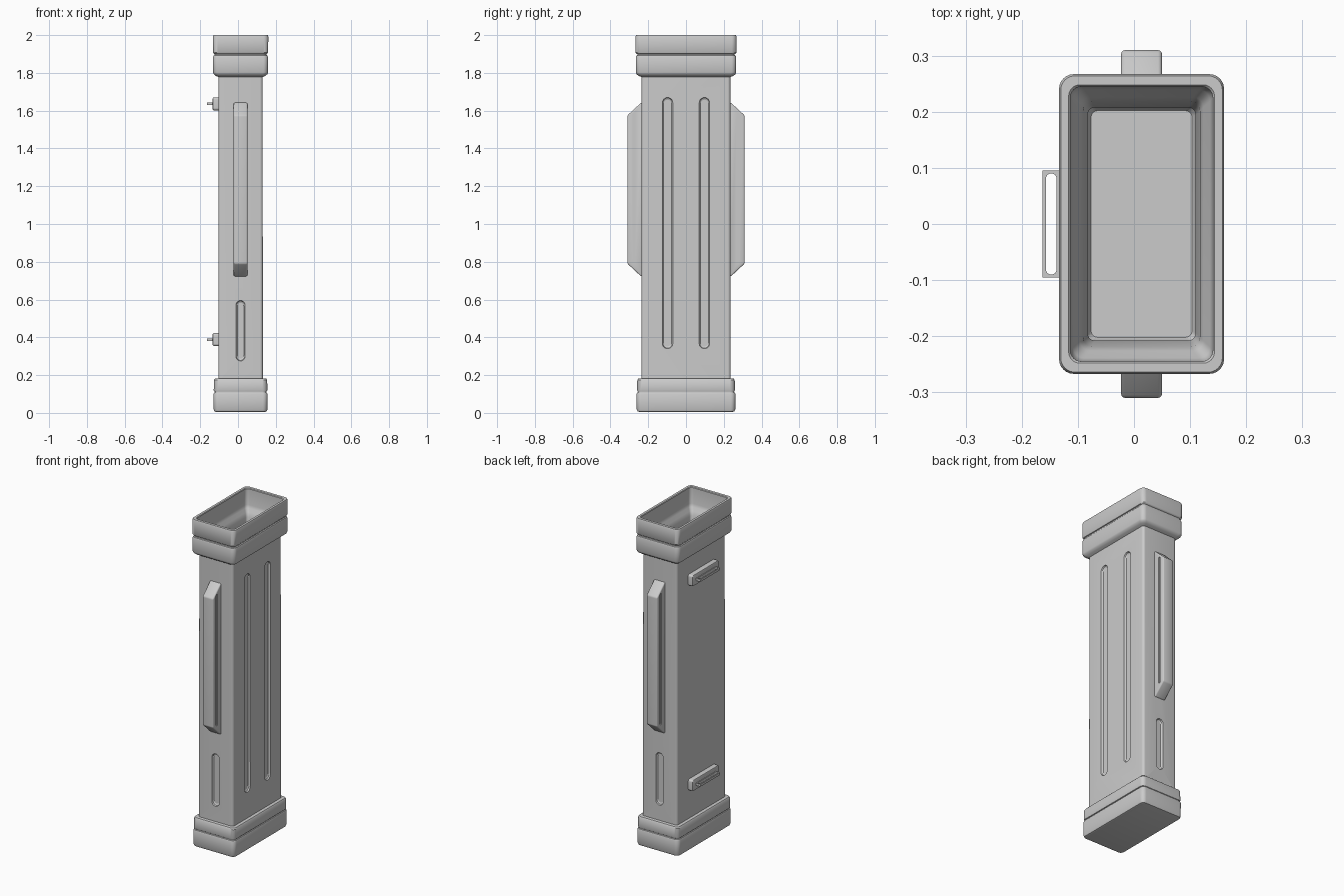
import bpy, bmesh, math
from mathutils import Matrix, Vector

if "Cube" in bpy.data.objects:
    bpy.data.objects.remove(bpy.data.objects["Cube"])

CX = 0.0135  # centre line of the case in x
SEG = 6      # segments per rounded corner


def finish(bm, name, hide=False):
    bmesh.ops.recalc_face_normals(bm, faces=bm.faces)
    me = bpy.data.meshes.new(name)
    bm.to_mesh(me)
    bm.free()
    ob = bpy.data.objects.new(name, me)
    bpy.context.collection.objects.link(ob)
    ob.hide_render = hide
    return ob


def smooth(ob, angle=35):
    bpy.ops.object.select_all(action='DESELECT')
    ob.select_set(True)
    bpy.context.view_layer.objects.active = ob
    bpy.ops.object.shade_smooth_by_angle(angle=math.radians(angle))


def side(angle):
    """Local z points outwards (angle 0 is +x), local y points up."""
    m = Matrix(((0, 0, 1), (1, 0, 0), (0, 1, 0))).to_4x4()
    return Matrix.Rotation(math.radians(angle), 4, 'Z') @ m


def loft(name, rings, at=(0, 0, 0), rot=Matrix(), loop=False, hide=False):
    """Skin rounded rectangles given as (half x, half y, z, corner radius)."""
    bm = bmesh.new()
    mat = Matrix.Translation(at) @ rot
    loops = []
    for hx, hy, z, r in rings:
        vs = []
        for k, (sx, sy) in enumerate([(1, 1), (-1, 1), (-1, -1), (1, -1)]):
            for i in range(SEG + 1):
                a = math.pi / 2 * (k + i / SEG)
                p = Vector((sx * (hx - r) + r * math.cos(a),
                            sy * (hy - r) + r * math.sin(a), z))
                vs.append(bm.verts.new(mat @ p))
        loops.append(vs)
    n = len(loops[0])
    for a, b in zip(loops, loops[1:] + ([loops[0]] if loop else [])):
        for i in range(n):
            j = (i + 1) % n
            bm.faces.new((a[i], a[j], b[j], b[i]))
    if not loop:
        bm.faces.new(loops[0][::-1])
        bm.faces.new(loops[-1])
    return finish(bm, name, hide)


def cut(ob, cutter):
    m = ob.modifiers.new("cut", 'BOOLEAN')
    m.object = cutter
    m.operation = 'DIFFERENCE'
    m.solver = 'EXACT'
    cutter.hide_set(True)


# Hollow case: foot collar, shaft, rim collar and inside in one profile
case = loft("case", [
    (.130, .246, .005, .015), (.138, .256, .008, .021), (.142, .261, .018, .025),
    (.143, .262, .100, .025), (.140, .259, .107, .023), (.135, .254, .109, .02),
    (.135, .254, .112, .02), (.140, .257, .114, .023), (.142, .259, .120, .025),
    (.141, .258, .174, .025), (.136, .253, .181, .022), (.118, .236, .183, .015),
    (.117, .235, 1.778, .015), (.132, .252, 1.785, .022), (.142, .262, 1.793, .025),
    (.146, .266, 1.803, .026), (.146, .266, 1.882, .026), (.143, .263, 1.891, .025),
    (.138, .258, 1.894, .022), (.138, .258, 1.900, .022), (.143, .263, 1.902, .025),
    (.146, .267, 1.908, .026), (.147, .267, 1.993, .026), (.144, .264, 2.0, .025),
    (.130, .248, 2.0, .02), (.127, .245, 1.996, .02), (.126, .244, 1.90, .02),
    (.122, .239, 1.882, .02), (.110, .226, 1.865, .018), (.104, .218, 1.84, .016),
    (.101, .212, 1.80, .014), (.0965, .208, 1.76, .014), (.0965, .208, .06, .014),
    (.090, .202, .05, .012)], at=(CX, 0, 0))

# Recessed flutes: two on the wide face, one below each side rail
flutes = [((.1305, y, 1.005), 0, .028, .665) for y in (-.0975, .0975)]
flutes += [((CX, s * .235, .435), s * 90, .024, .16) for s in (-1, 1)]
for i, (at, ang, w, h) in enumerate(flutes):
    cut(case, loft("flute_cutter_%d" % i, [
        (w - .007, h - .012, -.011, w - .007), (w - .003, h - .003, -.007, w - .003),
        (w, h, .001, w), (w, h, .03, w)], at, side(ang), hide=True))
smooth(case)

# Side rails with slanted ends and a fine groove along each flank
for s, label in ((-1, "front"), (1, "back")):
    bm = bmesh.new()
    outline = [(.225, .722), (.237, .722), (.31, .79), (.31, 1.575),
               (.237, 1.643), (.225, 1.643)]
    f = bm.faces.new([bm.verts.new((CX - .0365, s * y, z)) for y, z in outline])
    ext = bmesh.ops.extrude_face_region(bm, geom=[f])
    bmesh.ops.translate(bm, vec=(.073, 0, 0),
                        verts=[v for v in ext["geom"] if isinstance(v, bmesh.types.BMVert)])
    bmesh.ops.recalc_face_normals(bm, faces=bm.faces)
    bmesh.ops.bevel(bm, geom=bm.edges[:], offset=.007, segments=3,
                    profile=.5, affect='EDGES')
    rail = finish(bm, label + "_rail")
    for ang, x in ((0, CX + .0365), (180, CX - .0365)):
        cut(rail, loft("rail_groove_cutter", [(.006, .40, -.006, .005), (.006, .40, .02, .005)],
                       (x, s * .275, 1.19), side(ang), hide=True))
    smooth(rail)

# Strap mounts on the plain face: base plate and thin loop
for z, label in ((.388, "lower"), (1.636, "upper")):
    smooth(loft(label + "_mount_plate", [
        (.128, .034, -.005, .012), (.128, .034, .024, .012),
        (.126, .032, .028, .011), (.122, .028, .030, .008)], (-.104, 0, z), side(180)))
    t = .007
    smooth(loft(label + "_strap_loop", [
        (.016, .095, -t, .001), (.016, .095, t, .001),
        (.0095, .090, t, .009), (.0095, .090, -t, .009)], (-.1475, 0, z), loop=True))
